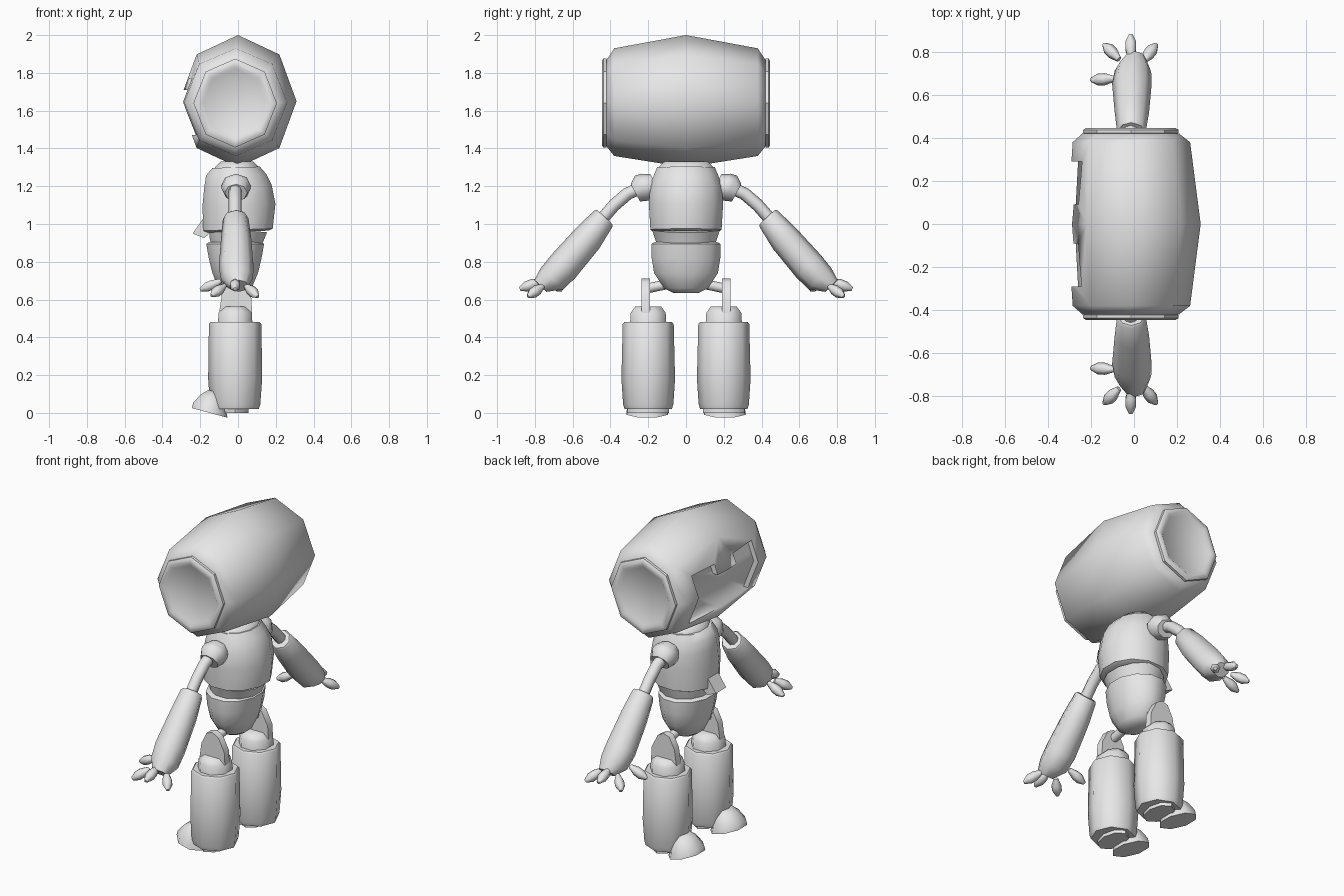
import bpy, bmesh, math
from mathutils import Vector

old = bpy.data.objects.get("Cube")
if old:
    bpy.data.objects.remove(old, do_unlink=True)

grey = bpy.data.materials.new("plain grey")
grey.use_nodes = True
grey.diffuse_color = (0.8, 0.8, 0.8, 1)
grey.node_tree.nodes["Principled BSDF"].inputs["Base Color"].default_value = grey.diffuse_color


def finish(name, bm, angle=50, mirror=False):
    """Turn a bmesh into a shaded object, mirrored across y when paired."""
    bmesh.ops.recalc_face_normals(bm, faces=bm.faces)
    mesh = bpy.data.meshes.new(name)
    bm.to_mesh(mesh)
    bm.free()
    obj = bpy.data.objects.new(name, mesh)
    bpy.context.collection.objects.link(obj)
    mesh.materials.append(grey)
    bpy.ops.object.select_all(action='DESELECT')
    obj.select_set(True)
    bpy.context.view_layer.objects.active = obj
    bpy.ops.object.shade_smooth_by_angle(angle=math.radians(angle))
    if mirror:
        mod = obj.modifiers.new("other side", 'MIRROR')
        mod.use_axis = (False, True, False)
        mod.use_mirror_merge = False
    return obj


def loft(name, rings, sides=8, phase=0.0, angle=50, mirror=False):
    """Rings of (centre, radius across x, other radius) joined and capped."""
    d = (Vector(rings[-1][0]) - Vector(rings[0][0])).normalized()
    side = Vector((0, 0, 1)) if abs(d.x) > 0.8 else Vector((1, 0, 0))
    u = (side - d * side.dot(d)).normalized()
    v = d.cross(u)
    bm = bmesh.new()
    loops = []
    for c, ru, rv in rings:
        turn = [2 * math.pi * (i + phase) / sides for i in range(sides)]
        loops.append([bm.verts.new(Vector(c) + u * ru * math.cos(t) + v * rv * math.sin(t)) for t in turn])
    for a, b in zip(loops, loops[1:]):
        for i in range(sides):
            j = (i + 1) % sides
            bm.faces.new((a[i], a[j], b[j], b[i]))
    bm.faces.new(loops[0])
    bm.faces.new(loops[-1])
    return finish(name, bm, angle, mirror)


def prism(name, outline, offset, depth, angle=30, mirror=False):
    """Extrude a closed outline by a depth vector."""
    bm = bmesh.new()
    face = bm.faces.new([bm.verts.new(Vector(p) + Vector(offset)) for p in outline])
    new = bmesh.ops.extrude_face_region(bm, geom=[face])["geom"]
    bmesh.ops.translate(bm, vec=depth, verts=[g for g in new if isinstance(g, bmesh.types.BMVert)])
    return finish(name, bm, angle, mirror)


def cut(obj, cutter):
    mod = obj.modifiers.new("cut", 'BOOLEAN')
    mod.operation = 'DIFFERENCE'
    mod.solver = 'EXACT'
    mod.object = cutter
    cutter.hide_render = True
    cutter.hide_viewport = True


# Barrel head lying along y
def barrel(name, k):
    half = [(0.42, -0.015, 0.225, 0.23, 1.64), (0.38, -0.012, 0.273, 0.285, 1.645), (0.0, 0.0, 0.31, 0.35, 1.65)]
    full = [(-y, x, a, b, z) for y, x, a, b, z in half] + [(y, x, a, b, z) for y, x, a, b, z in half[1::-1]]
    return loft(name, [((x, y, z), a * k, b * k) for y, x, a, b, z in full], angle=60)


head = barrel("head", 1)
core = barrel("face_depth_helper", 0.89)

# Face recess with a stepped brow
right_half = [(0.29, 1.47), (0.29, 1.77), (0.09, 1.77), (0.09, 1.71)]
brow = right_half + [(-y, z) for y, z in reversed(right_half)]
face_cutter = prism("face_cutter", [(0, y, z) for y, z in brow], (-0.5, 0, 0), (0.4, 0, 0))
cut(face_cutter, core)
cut(head, face_cutter)

# Raised rims with sunken discs on both ends of the head
ear = [(0.415, 0.222), (0.422, 0.235), (0.438, 0.235), (0.446, 0.222), (0.446, 0.197), (0.435, 0.18)]
loft("ear_rims", [((-0.015, y, 1.64), r * 0.94, r) for y, r in ear], angle=40, mirror=True)

# Neck, torso, waist and pelvis
loft("neck", [((-0.005, 0, 1.23), 0.13, 0.16), ((-0.005, 0, 1.30), 0.12, 0.15),
              ((-0.005, 0, 1.33), 0.09, 0.12)], 12, 0.5)
loft("torso", [((0.0, 0, 0.96), 0.17, 0.175), ((0.0, 0, 0.97), 0.19, 0.195), ((0.005, 0, 1.10), 0.20, 0.203),
               ((0.0, 0, 1.20), 0.185, 0.198), ((-0.01, 0, 1.26), 0.165, 0.175),
               ((-0.01, 0, 1.30), 0.13, 0.158)], 12, 0.5)
loft("waist", [((-0.01, 0, 0.86), 0.13, 0.15), ((-0.01, 0, 0.91), 0.145, 0.165),
               ((0, 0, 0.97), 0.16, 0.185)], 12, 0.5)
loft("pelvis", [((-0.015, 0, 0.635), 0.055, 0.07), ((-0.015, 0, 0.66), 0.09, 0.12),
                ((-0.015, 0, 0.74), 0.125, 0.175), ((-0.015, 0, 0.82), 0.145, 0.188),
                ((-0.015, 0, 0.895), 0.158, 0.188), ((-0.015, 0, 0.905), 0.14, 0.17)], 12, 0.5)
prism("chest_latch", [(-0.17, 0, 1.05), (-0.24, 0, 0.95), (-0.18, 0, 0.925), (-0.14, 0, 0.96)],
      (0, -0.05, 0), (0, 0.1, 0))

# Arms
loft("shoulders", [((-0.01, 0.165, 1.22), 0.055, 0.05), ((-0.01, 0.20, 1.20), 0.08, 0.075),
                   ((-0.01, 0.235, 1.19), 0.078, 0.075), ((-0.01, 0.268, 1.165), 0.06, 0.052)], mirror=True)
loft("upper_arms", [((-0.015, 0.20, 1.21), 0.034, 0.034), ((-0.015, 0.31, 1.16), 0.034, 0.034),
                    ((-0.015, 0.38, 1.10), 0.034, 0.034), ((-0.015, 0.45, 1.02), 0.034, 0.034)], mirror=True)
loft("forearms", [((-0.012, 0.43, 1.035), 0.06, 0.057), ((-0.012, 0.438, 1.027), 0.068, 0.065),
                  ((-0.01, 0.52, 0.925), 0.08, 0.082), ((-0.01, 0.65, 0.775), 0.092, 0.088),
                  ((-0.005, 0.71, 0.71), 0.085, 0.082), ((0.005, 0.77, 0.672), 0.05, 0.045)], mirror=True)

# Three fingers and a thumb on each hand
fingers = {"front_fingers": ((-0.07, 0.765, 0.675), (-0.14, 0.835, 0.62)),
           "middle_fingers": ((-0.015, 0.765, 0.70), (-0.015, 0.88, 0.655)),
           "rear_fingers": ((0.04, 0.755, 0.675), (0.105, 0.835, 0.615)),
           "thumbs": ((-0.09, 0.675, 0.70), (-0.20, 0.67, 0.65))}
for name, (root, tip) in fingers.items():
    a, b = Vector(root), Vector(tip)
    loft(name, [(a.lerp(b, t), r, r) for t, r in ((0, 0.013), (0.4, 0.028), (0.7, 0.028), (1, 0.01))],
         6, 0.5, 60, True)

# Hip bars and thigh plates
loft("hip_bars", [((-0.015, 0.08, 0.685), 0.026, 0.026), ((-0.015, 0.225, 0.655), 0.026, 0.026)], mirror=True)
thigh = [(-0.10, 0, 0.53), (0.075, 0, 0.53), (0.07, 0, 0.61), (0.03, 0, 0.69), (-0.01, 0, 0.712),
         (-0.05, 0, 0.70), (-0.085, 0, 0.63)]
prism("thigh_plates", thigh, (0, 0.19, 0), (0, 0.045, 0), 60, True)

# Knees, shins, soles and toes
loft("knees", [((-0.015, 0.2, 0.46), 0.10, 0.105), ((-0.015, 0.2, 0.53), 0.095, 0.10),
               ((-0.015, 0.2, 0.562), 0.06, 0.075)], 8, 0.5, mirror=True)
loft("shins", [((-0.015, 0.2, 0.02), 0.125, 0.125), ((-0.015, 0.2, 0.045), 0.133, 0.133),
               ((-0.015, 0.2, 0.18), 0.143, 0.142), ((-0.015, 0.2, 0.47), 0.139, 0.135),
               ((-0.015, 0.2, 0.48), 0.13, 0.127)], mirror=True)
loft("soles", [((-0.015, 0.2, 0), 0.07, 0.11), ((-0.015, 0.2, 0.03), 0.07, 0.11)], mirror=True)
loft("toes", [((-0.15, 0.205, 0), 0.106, 0.118), ((-0.15, 0.205, 0.03), 0.098, 0.112),
              ((-0.13, 0.205, 0.08), 0.075, 0.085), ((-0.12, 0.205, 0.112), 0.04, 0.05)], 8, 0.5, mirror=True)
